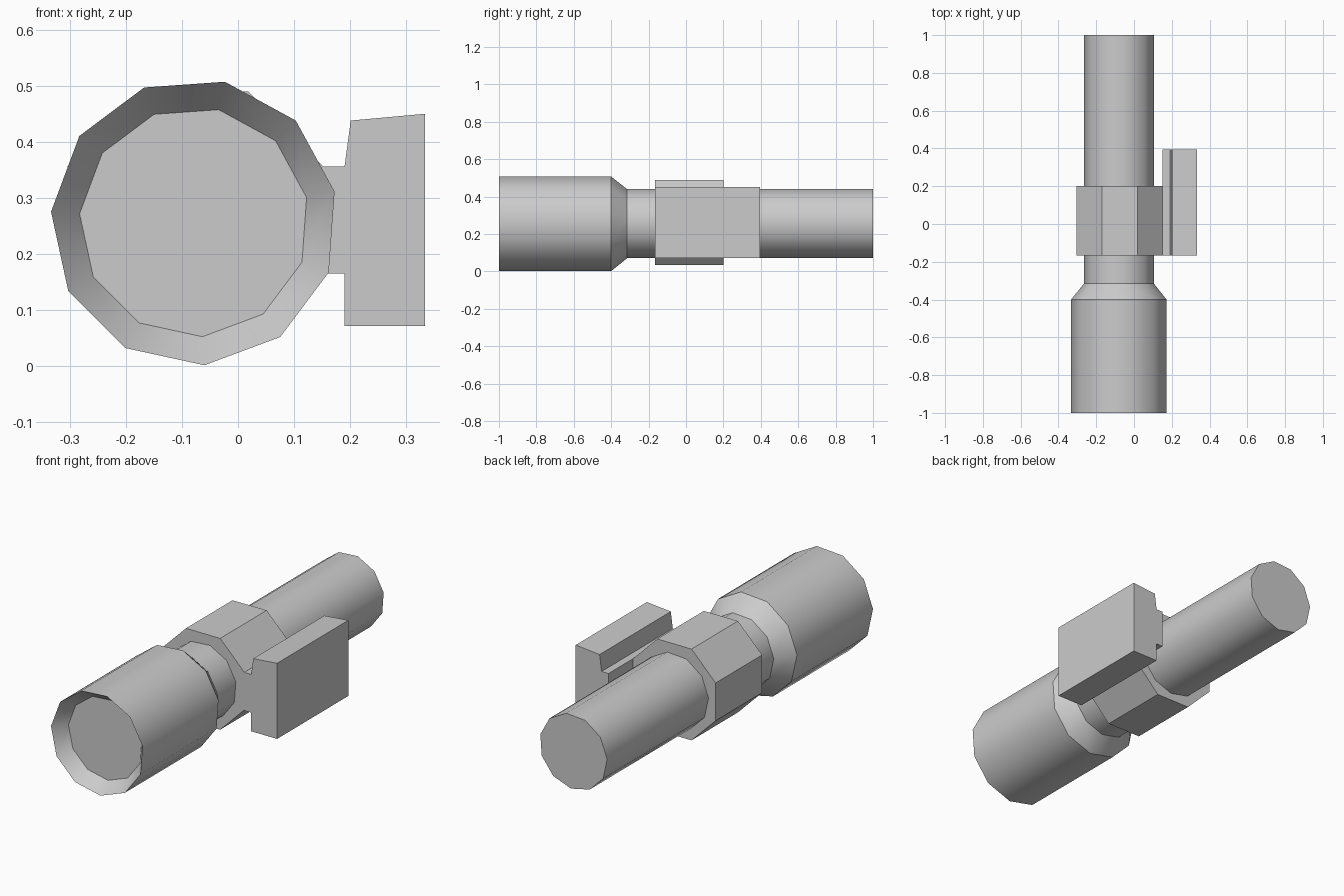
import bpy, bmesh, math

cube = bpy.data.objects.get("Cube")
if cube:
    bpy.data.objects.remove(cube, do_unlink=True)

# One plain grey for everything
GREY = (0.6, 0.6, 0.6, 1.0)
grey = bpy.data.materials.new("plain grey")
grey.use_nodes = True
grey.diffuse_color = GREY
bsdf = next(n for n in grey.node_tree.nodes if n.type == 'BSDF_PRINCIPLED')
bsdf.inputs["Base Color"].default_value = GREY

AXIS_X, AXIS_Z = -0.078, 0.257   # long axis of the lamp
SIDES = 11
TURN = math.radians(77.7)        # position of the first corner


def finish(name, bm, smooth=False):
    """Turn a bmesh into a named, coloured object."""
    bmesh.ops.recalc_face_normals(bm, faces=bm.faces)
    mesh = bpy.data.meshes.new(name)
    bm.to_mesh(mesh)
    bm.free()
    mesh.materials.append(grey)
    ob = bpy.data.objects.new(name, mesh)
    bpy.context.collection.objects.link(ob)
    if smooth:
        bpy.ops.object.select_all(action='DESELECT')
        ob.select_set(True)
        bpy.context.view_layer.objects.active = ob
        bpy.ops.object.shade_smooth_by_angle(angle=math.radians(35))
    return ob


def lathe(name, profile):
    """Sweep (radius, y) points around the lamp axis and cap both ends."""
    bm = bmesh.new()
    rings = []
    for r, y in profile:
        angles = [TURN + 2 * math.pi * i / SIDES for i in range(SIDES)]
        rings.append([bm.verts.new((AXIS_X + r * math.cos(a), y,
                                    AXIS_Z + r * math.sin(a))) for a in angles])
    for a, b in zip(rings, rings[1:]):
        for i in range(SIDES):
            j = (i + 1) % SIDES
            bm.faces.new((a[i], a[j], b[j], b[i]))
    bm.faces.new(rings[0])
    bm.faces.new(rings[-1])
    return finish(name, bm, smooth=True)


def extrude(name, outline, y0, y1):
    """Extrude an (x, z) outline along y."""
    bm = bmesh.new()
    face = bm.faces.new([bm.verts.new((x, y0, z)) for x, z in outline])
    new = bmesh.ops.extrude_face_region(bm, geom=[face])["geom"]
    bmesh.ops.translate(bm, vec=(0, y1 - y0, 0),
                        verts=[v for v in new if isinstance(v, bmesh.types.BMVert)])
    return finish(name, bm)


# Lamp body: recessed lens, flared rim, head, taper, long tube and tail
lathe("lamp_body", [(0.205, -0.935), (0.256, -1.0), (0.256, -0.4),
                    (0.187, -0.315), (0.187, 1.0)])

# Octagonal clamp collar around the tube
R = 0.228 / math.cos(math.pi / 8)
extrude("clamp_collar",
        [(-0.076 + R * math.cos(math.pi * (i + 0.5) / 4),
          0.262 + R * math.sin(math.pi * (i + 0.5) / 4)) for i in range(8)],
        -0.167, 0.2)

# Side mount: narrow neck and wide block in one profile
extrude("side_mount",
        [(0.152, 0.165), (0.19, 0.165), (0.19, 0.072), (0.333, 0.072),
         (0.333, 0.45), (0.201, 0.438), (0.19, 0.356), (0.152, 0.356)],
        -0.167, 0.395)
